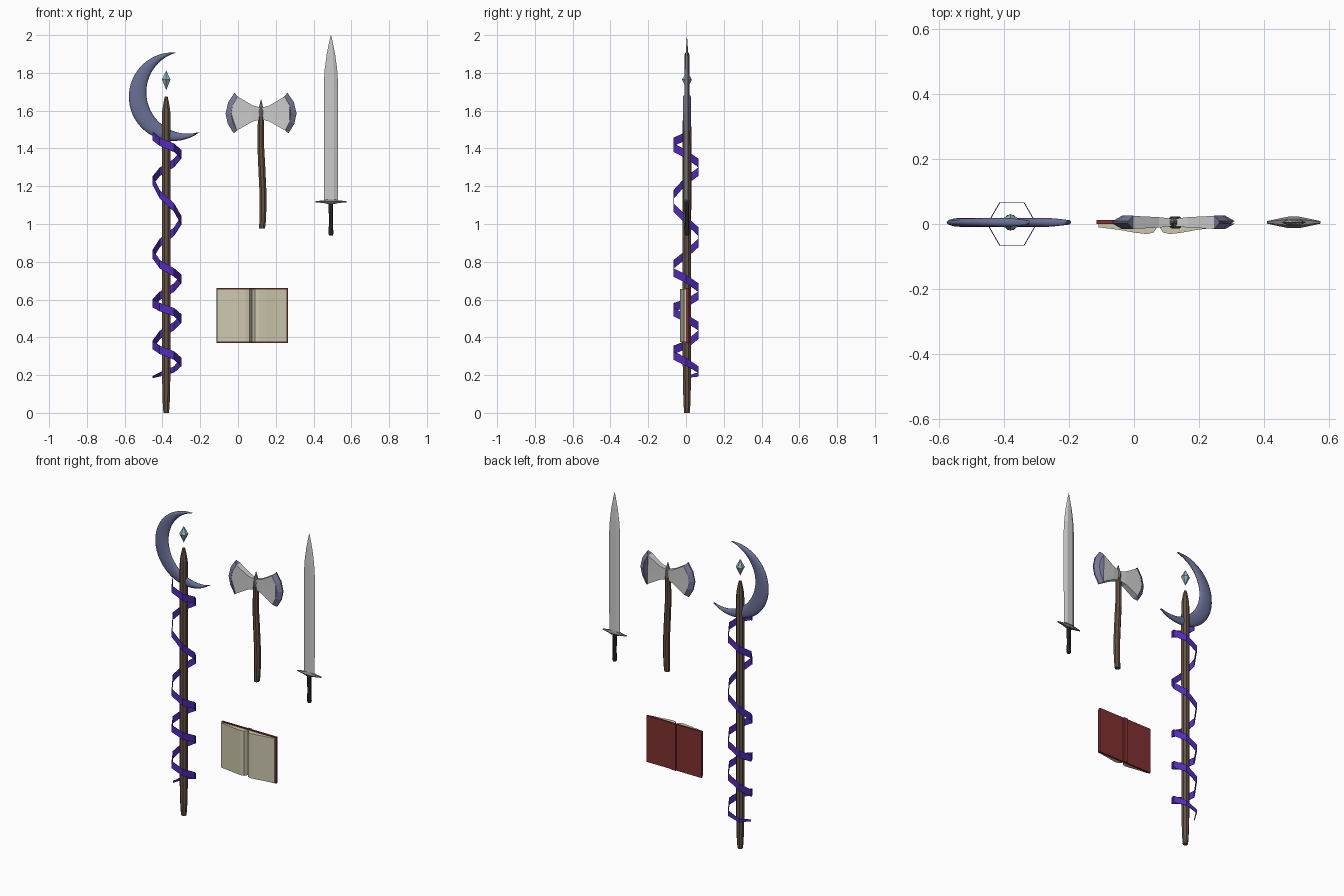
import bpy, bmesh, math
from mathutils import Vector

if "Cube" in bpy.data.objects:
    bpy.data.objects.remove(bpy.data.objects["Cube"])

CY = 0.005  # common depth centre
TAU = math.tau


def material(name, rgb):
    m = bpy.data.materials.new(name)
    m.diffuse_color = (*rgb, 1)
    m.use_nodes = True
    m.node_tree.nodes["Principled BSDF"].inputs["Base Color"].default_value = m.diffuse_color
    return m


wood = material("wood", (0.13, 0.085, 0.058))
purple = material("purple_cloth", (0.085, 0.025, 0.50))
blue = material("blue_metal", (0.14, 0.16, 0.30))
edge_blue = material("edge_metal", (0.20, 0.20, 0.34))
teal = material("crystal", (0.30, 0.46, 0.52))
black = material("black_leather", (0.025, 0.025, 0.028))
steel = material("dark_steel", (0.22, 0.22, 0.24))
red = material("red_cover", (0.22, 0.03, 0.03))
cream = material("paper", (0.60, 0.57, 0.42))


def loft(name, rings, mat=None, closed=True, smooth=False):
    """Skin equal-length rings of points; closed rings get end caps."""
    bm = bmesh.new()
    rows = [[bm.verts.new(p) for p in r] for r in rings]
    n = len(rows[0])
    for a, b in zip(rows, rows[1:]):
        for i in range(n if closed else n - 1):
            j = (i + 1) % n
            bm.faces.new((a[i], a[j], b[j], b[i]))
    if closed:
        bm.faces.new(rows[0])
        bm.faces.new(rows[-1])
    bmesh.ops.recalc_face_normals(bm, faces=bm.faces)
    me = bpy.data.meshes.new(name)
    bm.to_mesh(me)
    bm.free()
    if smooth:
        me.shade_smooth()
    ob = bpy.data.objects.new(name, me)
    bpy.context.collection.objects.link(ob)
    if mat:
        me.materials.append(mat)
    return ob


def turned(name, profile, sides, mat=None, ys=1.0):
    """Upright rod from (x, z, radius) stations."""
    rings = [[(x + r * math.cos(TAU * (i + .5) / sides),
               CY + ys * r * math.sin(TAU * (i + .5) / sides), z)
              for i in range(sides)] for x, z, r in profile]
    return loft(name, rings, mat)


# ---- staff ----
SX = -0.38
turned("staff_shaft", [(SX, 0, .016), (SX, .05, .02), (SX, .2, .024), (SX, 1.5, .025),
                       (SX, 1.6, .023), (SX, 1.65, .014), (SX, 1.675, .008)], 8, wood)
turned("staff_crystal", [(SX, 1.71, .0005), (SX, 1.765, .026), (SX, 1.812, .0005)], 6, teal)

# crescent: sections spanning an outer and an inner arc between two tips
tip_a, tip_b = Vector((-.327, 1.908)), Vector((-.2, 1.488))
chord = tip_b - tip_a
half = chord.length / 2
mid = (tip_a + tip_b) / 2
along = chord.normalized()
out = Vector((along.y, -along.x))  # points left, away from the opening


def arc_point(sag, t):
    r = (sag * sag + half * half) / (2 * sag)
    sweep = math.atan2(half, r - sag) if sag != r else math.pi / 2
    a = sweep * t
    return mid + out * (sag - r + r * math.cos(a)) + along * r * math.sin(a)


rings = []
for k in range(33):
    t = -1 + 2 * k / 32
    o, i = arc_point(.318, t), arc_point(.222, t)
    c, h = (o + i) / 2, (o - i) / 2
    if h.length < .006:
        h = (h.normalized() if h.length > 1e-5 else out) * .006
    d = .014 * (.5 + .5 * min(1, (1 - abs(t)) * 6))
    ring = []
    for s in range(12):
        a = TAU * s / 12
        p = c + h * math.cos(a)
        ring.append((p.x, CY + d * math.sin(a), p.y))
    rings.append(ring)
loft("staff_crescent", rings, blue, smooth=True)

# ribbon: heights at each quarter turn, sampled every sixth of a turn
heights = [.19, .21, .27, .32, .36, .44, .5, .55, .58, .64, .71, .76,
           .84, .93, 1.02, 1.12, 1.23, 1.3, 1.37, 1.42, 1.465]
rings = []
for k in range(31):
    q = k / 1.5
    i = min(int(q), len(heights) - 2)
    z = heights[i] + (heights[i + 1] - heights[i]) * (q - i)
    a = math.pi - q * math.pi / 2
    w = .022 * min(1, .25 + k * .25)
    rings.append([(SX + .004 + r * math.cos(a), r * math.sin(a), z + dz)
                  for r, dz in ((.077, -w), (.077, w), (.074, w), (.074, -w))])
loft("staff_ribbon", rings, purple)

# ---- axe ----
AX, AZ = .122, 1.585
turned("axe_handle", [(.127, .975, .017), (.131, 1.02, .019), (.133, 1.15, .02),
                      (.125, 1.32, .02), (.12, 1.42, .019), (.122, 1.57, .018)], 8, wood)
turned("axe_spike", [(AX, 1.54, .016), (AX, 1.60, .018), (AX, 1.62, .012),
                     (AX, 1.66, .001)], 6, steel)


def column(points, y, side):
    """Closed loop through (offset, height) points, front then back."""
    f = [(AX + side * x, CY - y, AZ + z) for x, z in points]
    return f + [(x, CY + y, z) for x, _, z in reversed(f)]


steps = (1, .5, 0, -.5, -1)
centre = [(0, .03 * s) for s in steps]
neck = [(.045, .043 * s) for s in steps]
inner = [(x, z) for x, z in ((.124, .09), (.15, .045), (.158, 0), (.15, -.045), (.128, -.09))]
outer = [(.14, .11), (.174, .06), (.188, 0), (.176, -.055), (.145, -.105)]
loft("axe_head", [column(inner, .02, -1), column(neck, .016, -1), column(centre, .011, 1),
                  column(neck, .016, 1), column(inner, .02, 1)])
for side, label in ((-1, "left"), (1, "right")):
    loft("axe_edge_" + label, [column(inner, .021, side), column(outer, .004, side)], edge_blue)

# ---- sword ----
WX = .492
rings = []
for z, w in ((1.115, .037), (1.4, .038), (1.74, .038), (1.82, .033), (1.9, .022),
             (1.96, .01), (2.0, .0006)):
    d = .009 * min(1, w / .03)
    rings.append([(WX + x * w, CY + y * d, z) for x, y in
                  ((-1, 0), (-.45, -1), (.45, -1), (1, 0), (.45, 1), (-.45, 1))])
loft("sword_blade", rings)
rings = []
for x, d, h in ((-.082, .004, .003), (-.04, .013, .007), (-.015, .018, .013),
                (.015, .018, .013), (.04, .013, .007), (.082, .004, .003)):
    rings.append([(WX + x, CY + y * d, 1.118 + z * h) for y, z in
                  ((-1, 0), (-.5, 1), (.5, 1), (1, 0), (.5, -1), (-.5, -1))])
loft("sword_guard", rings, steel)
turned("sword_grip", [(WX, .94, .011), (WX, .95, .014), (WX, 1.0, .012), (WX, 1.11, .013)], 8, black)

# ---- open book ----
BX, Z0, Z1 = .075, .37, .66


def slab(name, outline, z0, z1, mat):
    loft(name, [[(BX + x, y, z) for x, y in outline] for z in (z0, z1)], mat)


slab("book_spine", [(-.02, .002), (.02, .002), (.014, .018), (-.014, .018)], Z0, Z1, red)
for s, label in ((-1, "left"), (1, "right")):
    slab("book_cover_" + label, [(s * .016, .0), (s * .19, .0), (s * .19, .012), (s * .016, .012)],
         Z0, Z1, red)
    slab("book_pages_" + label,
         [(0, .001), (s * .003, -.008), (s * .014, -.026), (s * .035, -.031), (s * .07, -.027),
          (s * .12, -.018), (s * .185, -.01), (s * .185, .001)], Z0 + .005, Z1 - .005, cream)
